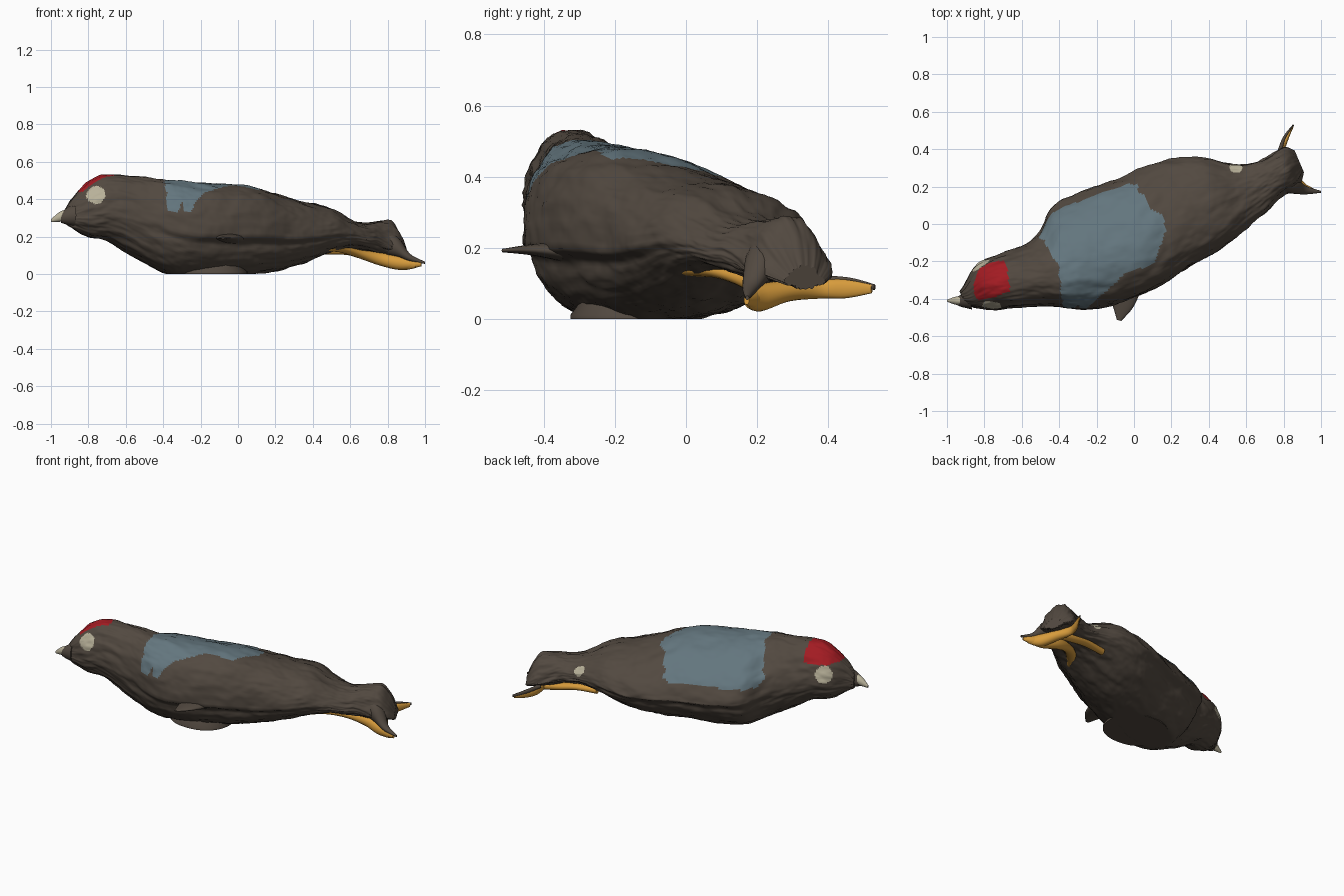
import bpy, bmesh, math
from mathutils import Vector, noise

if "Cube" in bpy.data.objects:
    bpy.data.objects.remove(bpy.data.objects["Cube"])


def material(name, col):
    m = bpy.data.materials.new(name)
    m.diffuse_color = (*col, 1)
    m.use_nodes = True
    m.node_tree.nodes["Principled BSDF"].inputs["Base Color"].default_value = m.diffuse_color
    return m


BROWN = material("dark brown", (0.084, 0.066, 0.051))
BLUE = material("slate blue", (0.125, 0.180, 0.208))
RED = material("crimson", (0.36, 0.011, 0.016))
PALE = material("pale stone", (0.48, 0.44, 0.32))
OCHRE = material("ochre", (0.68, 0.33, 0.045))

# Body axis runs diagonally: u along the body, v across it
AX, AY = 0.92, 0.39


def place(u, v, z):
    return Vector((AX * u - AY * v, AY * u + AX * v, z))


def loft(name, rings, mats):
    """Skin a list of closed rings and cap both ends."""
    bm = bmesh.new()
    vs = [[bm.verts.new(p) for p in r] for r in rings]
    n = len(rings[0])
    for a, b in zip(vs, vs[1:]):
        for i in range(n):
            j = (i + 1) % n
            bm.faces.new((a[i], a[j], b[j], b[i]))
    bm.faces.new(vs[0])
    bm.faces.new(vs[-1])
    bmesh.ops.recalc_face_normals(bm, faces=bm.faces)
    me = bpy.data.meshes.new(name)
    bm.to_mesh(me)
    bm.free()
    ob = bpy.data.objects.new(name, me)
    bpy.context.collection.objects.link(ob)
    for m in mats:
        me.materials.append(m)
    for p in me.polygons:
        p.use_smooth = len(p.vertices) == 4
    return ob


def spline(stations, steps):
    """Smooth rows through the given stations."""
    out = []
    last = len(stations) - 1
    for i in range(last):
        p0, p1, p2, p3 = (stations[min(max(k, 0), last)] for k in range(i - 1, i + 3))
        for s in range(steps):
            t = s / steps
            out.append([0.5 * (2 * b + (c - a) * t + (2 * a - 5 * b + 4 * c - d) * t * t
                               + (3 * b - a - 3 * c + d) * t ** 3)
                        for a, b, c, d in zip(p0, p1, p2, p3)])
    return out + [list(stations[-1])]


def inside(poly, x, y):
    hit = False
    for (x1, y1), (x2, y2) in zip(poly, poly[1:] + poly[:1]):
        if (y1 > y) != (y2 > y) and x < x1 + (y - y1) * (x2 - x1) / (y2 - y1):
            hit = not hit
    return hit


# Body stations: u, right edge, left edge, bottom, top
STATIONS = [
    (-1.00, -.035, .03, .265, .35), (-.96, -.08, .055, .24, .41),
    (-.87, -.13, .125, .20, .495), (-.76, -.165, .135, .175, .53),
    (-.60, -.22, .125, .08, .522), (-.48, -.29, .16, .02, .505),
    (-.37, -.34, .255, -.015, .495), (-.20, -.36, .272, -.02, .485),
    (.00, -.36, .257, -.01, .472), (.17, -.33, .262, .012, .425),
    (.32, -.31, .243, .05, .39), (.46, -.285, .195, .10, .365),
    (.58, -.245, .11, .135, .30), (.68, -.215, .06, .125, .272),
    (.78, -.175, .05, .11, .285), (.86, -.165, .062, .105, .288),
    (.91, -.14, .06, .10, .225), (.945, -.10, .02, .09, .15)]
SEG = 128
rings = []
for u, r, l, b, t in spline(STATIONS, 14):
    tail = min(1.0, max(0.0, (u - 0.72) / 0.12))
    mid = b + (0.43 - 0.25 * tail) * (t - b)
    wing = max(0.0, 1 - ((u + 0.05) / 0.6) ** 2)
    skew = (0.10 + 0.20 * wing) * min(1.0, max(0.0, (0.7 - u) / 0.15))
    ring = []
    for k in range(SEG):
        a = 2 * math.pi * k / SEG
        c, s = math.cos(a), math.sin(a)
        w = c
        if s < 0:                       # belly tucks in under the folded wings
            w *= 1 - 0.15 * wing * min(1, -s * 6)
            z = mid + (mid - b) * s
        else:                           # ridge leans right, left flank slopes
            w -= skew * s * s
            z = mid + (t - mid) * s ** (1 + 0.3 * wing * (c if c > 0 else 0.5 * c) + 0.35 * tail)
        p = place(u, (l + r) / 2 + (l - r) / 2 * max(w, -1), z)
        # Feather wrinkles stretched along the body
        q = Vector((u * 7, c * 4, s * 4))
        p += place(0, c, s) * 0.008 * noise.fractal(q, 0.8, 2.0, 4)
        p.z = max(p.z, 0)
        ring.append(p)
    rings.append(ring)
body = loft("body", rings, [BROWN, BLUE, RED, PALE])

# Painted patches: saddle, crown, eyes and rump spot
SADDLE = [(-.38, -.45), (-.40, -.25), (-.50, -.06), (-.46, .10), (-.30, .18), (-.12, .23),
          (0, .215), (.09, .09), (.17, .03), (.17, -.03), (.10, -.22), (-.05, -.27), (-.25, -.45)]
CROWN = [(-.90, -.37), (-.85, -.25), (-.80, -.20), (-.69, -.19), (-.66, -.36), (-.75, -.39), (-.87, -.42)]
SPOTS = [((-.76, -.45, .43), .054), ((-.83, -.205, .39), .055), ((.545, .305, .25), .036)]
for f in body.data.polygons:
    c = f.center
    jig = 0.014 * noise.noise(c * 25)
    floor = 0.335 if c.y < -0.2 else 0.29
    if c.z > floor and inside(SADDLE, c.x + jig, c.y + jig):
        f.material_index = 1
    if c.z > 0.44 and inside(CROWN, c.x + jig, c.y):
        f.material_index = 2
    if any((c - Vector(p)).length < d for p, d in SPOTS):
        f.material_index = 3


def tube(name, path, mats, seg=16):
    """Path rows: x, y, z, half width, half height."""
    rows = spline(path, 6)
    rings = []
    for i, (x, y, z, w, h) in enumerate(rows):
        a, b = rows[max(i - 1, 0)], rows[min(i + 1, len(rows) - 1)]
        side = Vector((-(b[1] - a[1]), b[0] - a[0], 0)).normalized()
        rings.append([Vector((x, y, z)) + side * w * math.cos(2 * math.pi * k / seg)
                      + Vector((0, 0, h * math.sin(2 * math.pi * k / seg))) for k in range(seg)])
    return loft(name, rings, mats)


# Beak, brown root with a pale tip
tube("beak_root", [(-.88, -.40, .315, .06, .06), (-.92, -.41, .308, .036, .042),
                   (-.945, -.41, .30, .022, .026)], [BROWN])
tube("beak_tip", [(-.92, -.41, .315, .024, .03), (-.955, -.41, .305, .021, .026),
                  (-1.0, -.41, .285, .005, .008)], [PALE])

# Ochre strips under the tail, one from each side, meeting at the fork
tube("right_tail_strip", [(.405, -.06, .15, .03, .027), (.47, .00, .145, .03, .024),
                          (.55, .09, .135, .03, .02), (.65, .175, .108, .03, .025),
                          (.76, .215, .08, .03, .035), (.87, .20, .058, .03, .036),
                          (.98, .17, .053, .008, .012)], [OCHRE])
tube("left_tail_strip", [(.45, .25, .125, .02, .02), (.58, .27, .122, .025, .02),
                         (.70, .29, .10, .025, .022), (.82, .30, .08, .025, .025)], [OCHRE])
tube("tail_fork", [(.95, .175, .052, .012, .02), (.88, .21, .06, .03, .038),
                   (.82, .29, .08, .03, .03), (.79, .38, .085, .018, .027),
                   (.812, .45, .085, .012, .026), (.85, .522, .085, .004, .012)], [OCHRE])
# Dark caps over the fork
tube("tail_point", [(.80, .22, .17, .05, .07), (.86, .20, .14, .04, .05),
                    (.92, .18, .088, .022, .02), (1.0, .172, .06, .005, .006)], [BROWN])
tube("fork_cap", [(.775, .37, .112, .014, .012), (.803, .46, .105, .008, .012),
                  (.853, .53, .09, .004, .008)], [BROWN])
# Right wing tip flap
tube("wing_flap", [(-.05, -.34, .19, .09, .03), (-.06, -.43, .195, .06, .016),
                   (-.08, -.515, .193, .012, .005)], [BROWN])
# Flat foot under the belly, flared out where it meets the ground
foot = []
for z, grow in ((0.09, 0.80), (0.04, 0.88), (0.012, 1.0), (0.0, 1.0)):
    ring = []
    for k in range(48):
        c, s = math.cos(k * math.pi / 24), math.sin(k * math.pi / 24)
        ring.append(Vector((-.14 + .19 * grow * math.copysign(abs(c) ** .9, c),
                            -.155 + .17 * grow * math.copysign(abs(s) ** .9, s), z)))
    foot.append(ring)
loft("belly_foot", foot, [BROWN])
